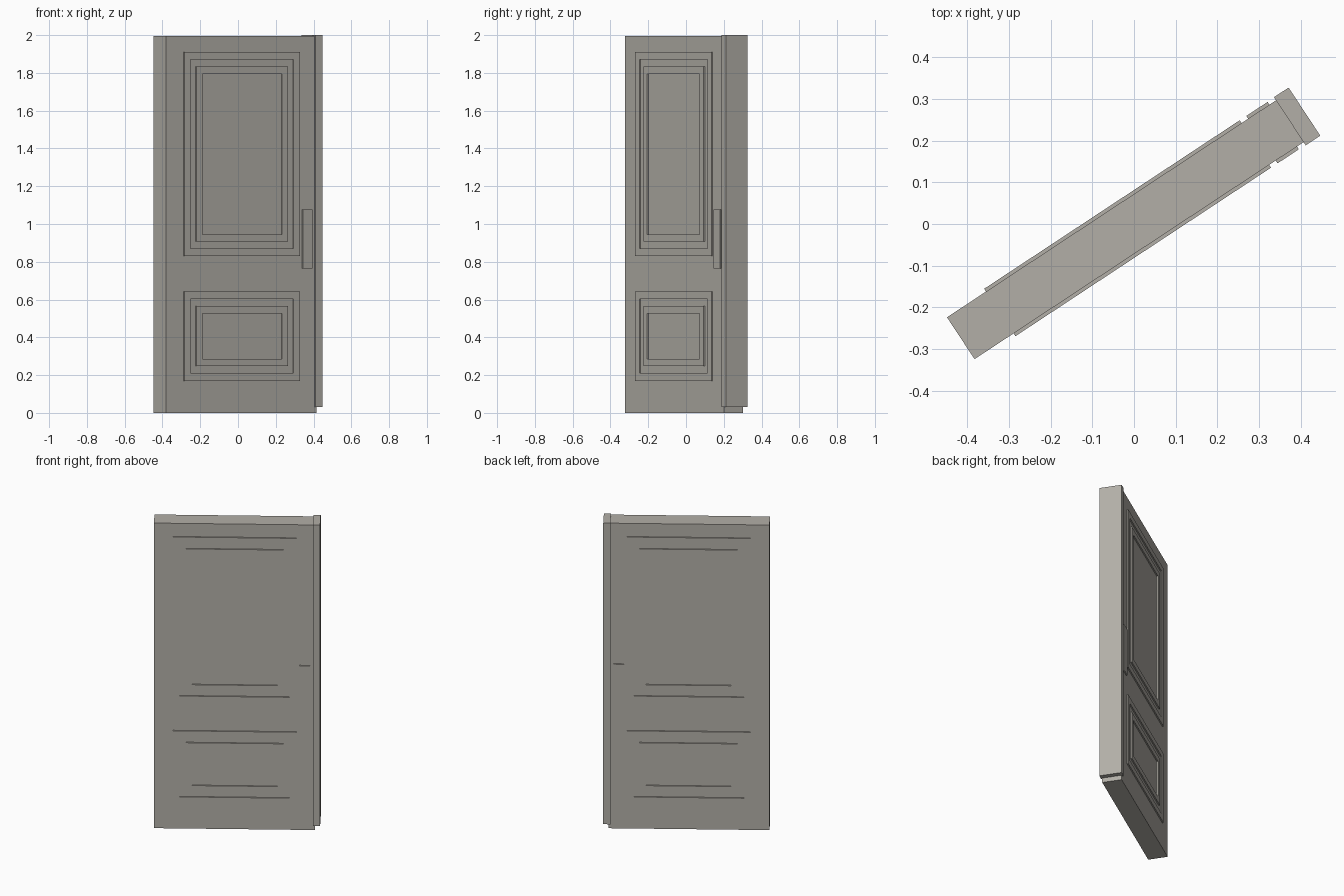
import bpy, bmesh, math
from mathutils import Matrix

if "Cube" in bpy.data.objects:
    bpy.data.objects.remove(bpy.data.objects["Cube"])

# The whole door is swung about the vertical axis
SWING = Matrix.Rotation(math.radians(33.4), 4, 'Z')

grey = bpy.data.materials.new("warm_grey_paint")
grey.diffuse_color = (0.45, 0.43, 0.39, 1)
grey.use_nodes = True
grey.node_tree.nodes["Principled BSDF"].inputs["Base Color"].default_value = grey.diffuse_color


def finish(bm, name):
    bmesh.ops.recalc_face_normals(bm, faces=bm.faces)
    bm.transform(SWING)
    me = bpy.data.meshes.new(name)
    bm.to_mesh(me)
    bm.free()
    me.materials.append(grey)
    ob = bpy.data.objects.new(name, me)
    bpy.context.collection.objects.link(ob)
    return ob


def box(name, u0, u1, v0, v1, z0, z1):
    bm = bmesh.new()
    size = Matrix.Diagonal((u1 - u0, v1 - v0, z1 - z0, 1))
    mid = Matrix.Translation(((u0 + u1) / 2, (v0 + v1) / 2, (z0 + z1) / 2))
    bmesh.ops.create_cube(bm, size=1, matrix=mid @ size)
    return finish(bm, name)


def frame(name, u0, u1, z0, z1, width, va, vb):
    """Rectangular moulding ring of the given width between depths va and vb."""
    bm = bmesh.new()

    def loop(d, v):
        return [bm.verts.new(p) for p in ((u0 + d, v, z0 + d), (u1 - d, v, z0 + d),
                                          (u1 - d, v, z1 - d), (u0 + d, v, z1 - d))]
    loops = [loop(0, va), loop(0, vb), loop(width, vb), loop(width, va)]
    for k in range(4):
        a, b = loops[k], loops[(k + 1) % 4]
        for i in range(4):
            j = (i + 1) % 4
            bm.faces.new((a[i], a[j], b[j], b[i]))
    return finish(bm, name)


# Door leaf and the closing strip along its free edge
box("door_leaf", -0.497, 0.458, -0.060, 0.060, 0.0, 1.996)
box("edge_strip", 0.447, 0.489, -0.069, 0.069, 0.03, 2.0)

# Panel mouldings and handle plate on both faces
for side, s in (("front", -1), ("back", 1)):
    va, vb = s * 0.055, s * 0.068
    for panel, z0, z1 in (("upper", 0.83, 1.91), ("lower", 0.17, 0.642)):
        frame(f"{side}_{panel}_outer_moulding", -0.385, 0.348, z0, z1, 0.04, va, vb)
        frame(f"{side}_{panel}_inner_moulding", -0.308, 0.273,
              z0 + 0.077, z1 - 0.077, 0.038, va, vb)
    box(f"{side}_handle_plate", 0.367, 0.428, min(va, vb), max(va, vb), 0.764, 1.077)
